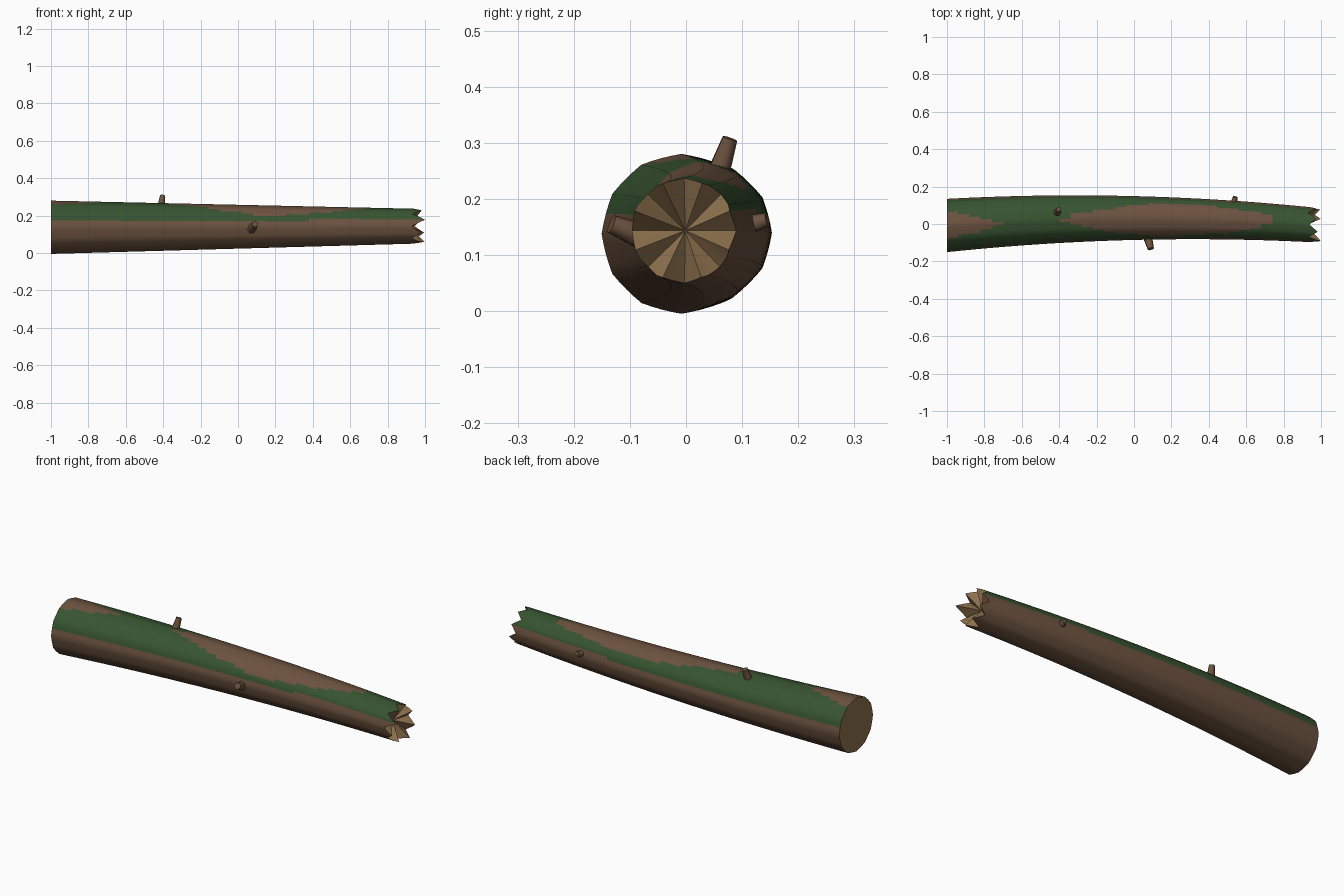
import bpy, bmesh, math, random
from mathutils import Vector

if "Cube" in bpy.data.objects:
    bpy.data.objects.remove(bpy.data.objects["Cube"])

random.seed(4)
SIDES, SEGS, TEETH = 48, 32, 8


def material(name, rgb):
    m = bpy.data.materials.new(name)
    m.diffuse_color = (*rgb, 1)
    m.use_nodes = True
    m.node_tree.nodes["Principled BSDF"].inputs["Base Color"].default_value = m.diffuse_color
    return m


bark = material("brown bark", (0.15, 0.085, 0.05))
moss = material("dark green moss", (0.038, 0.088, 0.03))
wood = material("tan cut wood", (0.27, 0.165, 0.075))


def finish(bm, name, mats, angle):
    bmesh.ops.recalc_face_normals(bm, faces=bm.faces)
    me = bpy.data.meshes.new(name)
    bm.to_mesh(me)
    bm.free()
    for m in mats:
        me.materials.append(m)
    ob = bpy.data.objects.new(name, me)
    bpy.context.collection.objects.link(ob)
    bpy.ops.object.select_all(action='DESELECT')
    ob.select_set(True)
    bpy.context.view_layer.objects.active = ob
    bpy.ops.object.shade_smooth_by_angle(angle=math.radians(angle))
    return ob


# gently bowed, tapering log
def centre(x):
    return Vector((x, 0.032 - 0.04 * x * x, 0.141 + 0.003 * x))


def log_point(x, a, rx=None):
    step = math.tau / 12
    facet = math.cos(step / 2) / math.cos(a % step - step / 2)   # slightly faceted round
    r = (0.116 - 0.025 * x) * (0.4 + 0.6 * facet) * 1.01
    return centre(x) + Vector((0, math.cos(a) * r, math.sin(a) * r))


# bare bark patches along the mossy crest
def in_patch(p):
    for cx, cy, hx, hy in ((0.19, 0.022, 0.58, 0.088), (-1.06, -0.003, 0.34, 0.075)):
        if abs((p.x - cx) / hx) ** 1.5 + abs((p.y - cy) / hy) ** 1.5 < 1:
            return True
    return False


def skin(p):
    return 1 if p.z > 0.176 and not in_patch(p) else 0


bm = bmesh.new()
tips = [random.uniform(0.97, 1.0) for _ in range(TEETH)]
tips[3] = 1.0
valleys = [random.uniform(0.925, 0.95) for _ in range(TEETH)]
per = SIDES // TEETH
rings = []
for i in range(SEGS + 2):
    ring = []
    for j in range(SIDES):
        x = -1 + 1.92 * i / SEGS
        if i == SEGS + 1:          # splintered rim
            k, f = j // per, (j % per) / per
            if f < 0.5:
                x = valleys[k] + (tips[k] - valleys[k]) * f * 2
            else:
                x = tips[k] + (valleys[(k + 1) % TEETH] - tips[k]) * (f * 2 - 1)
        ring.append(bm.verts.new(log_point(x, math.tau * j / SIDES)))
    rings.append(ring)
for a, b in zip(rings, rings[1:]):
    for j in range(SIDES):
        k = (j + 1) % SIDES
        f = bm.faces.new((a[j], a[k], b[k], b[j]))
        f.material_index = skin(f.calc_center_median())
# sawn end and recessed broken end, both bare wood
for ring, x in ((rings[0], -1.0), (rings[-1], 0.915)):
    c = bm.verts.new(centre(x))
    for j in range(SIDES):
        f = bm.faces.new((ring[j], ring[(j + 1) % SIDES], c))
        f.material_index = 2
finish(bm, "log", (bark, moss, wood), 40)


# tapered twig stubs
def stub(name, base, tip, r0, r1):
    base, tip = Vector(base), Vector(tip)
    d = tip - base
    bm = bmesh.new()
    bmesh.ops.create_cone(bm, cap_ends=True, segments=7, radius1=r0, radius2=r1, depth=d.length)
    bm.transform(d.to_track_quat('Z', 'Y').to_matrix().to_4x4())
    bmesh.ops.translate(bm, vec=(base + tip) / 2, verts=bm.verts)
    finish(bm, name, (bark,), 55)


stub("top_stub", (-0.415, 0.05, 0.225), (-0.403, 0.078, 0.308), 0.023, 0.014)
stub("front_stub", (0.07, -0.06, 0.125), (0.09, -0.133, 0.155), 0.026, 0.017)
stub("back_stub", (0.525, 0.08, 0.145), (0.542, 0.145, 0.163), 0.022, 0.013)
